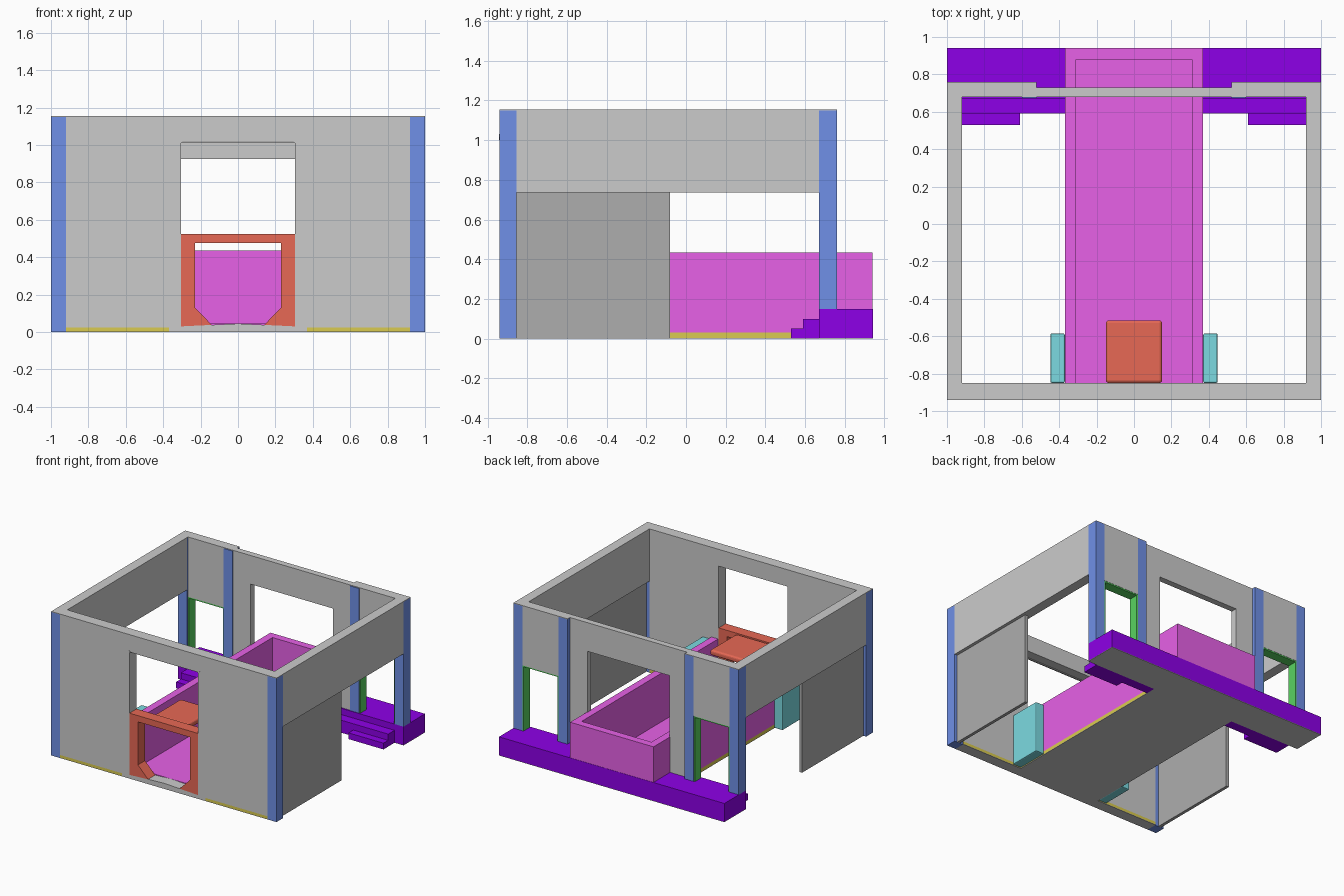
import bpy, bmesh
from mathutils import Vector

if "Cube" in bpy.data.objects:
    bpy.data.objects.remove(bpy.data.objects["Cube"])


def material(name, rgb):
    m = bpy.data.materials.new(name)
    m.diffuse_color = (*rgb, 1)
    m.use_nodes = True
    m.node_tree.nodes["Principled BSDF"].inputs["Base Color"].default_value = m.diffuse_color
    return m


PINK = material("pink", (.8, .12, .8))
RED = material("red", (.8, .14, .09))
PURPLE = material("purple", (.27, 0, .8))
BLUE = material("blue", (.16, .28, .8))
CYAN = material("cyan", (.2, .7, .75))
GREEN = material("green", (.1, .65, .12))
YELLOW = material("yellow", (.7, .6, .08))
DARK = material("dark_grey", (.42, .42, .42))


def profile(name, pts, y0, y1, mat=None):
    """Extrude an x-z outline from y0 to y1."""
    bm = bmesh.new()
    face = bm.faces.new([bm.verts.new((x, y0, z)) for x, z in pts])
    ext = bmesh.ops.extrude_face_region(bm, geom=[face])
    moved = [v for v in ext["geom"] if isinstance(v, bmesh.types.BMVert)]
    bmesh.ops.translate(bm, verts=moved, vec=Vector((0, y1 - y0, 0)))
    bmesh.ops.recalc_face_normals(bm, faces=bm.faces)
    me = bpy.data.meshes.new(name)
    bm.to_mesh(me)
    bm.free()
    ob = bpy.data.objects.new(name, me)
    bpy.context.collection.objects.link(ob)
    if mat:
        me.materials.append(mat)
    return ob


def box(name, x0, x1, y0, y1, z0, z1, mat=None):
    return profile(name, [(x0, z0), (x1, z0), (x1, z1), (x0, z1)], y0, y1, mat)


def pair(name, x0, x1, y0, y1, z0, z1, mat=None):
    """The same box on the right and the left."""
    return [box("right_" + name, x0, x1, y0, y1, z0, z1, mat),
            box("left_" + name, -x1, -x0, y0, y1, z0, z1, mat)]


def doorway(name, half, z0, z1, hole, top, y0, y1, mat=None):
    """Wall with an opening that reaches its bottom edge."""
    return profile(name, [(-half, z0), (-half, z1), (half, z1), (half, z0),
                          (hole, z0), (hole, top), (-hole, top), (-hole, z0)], y0, y1, mat)


def bevel(ob, width, segments=2):
    mod = ob.modifiers.new("bevel", 'BEVEL')
    mod.width, mod.segments = width, segments


TOP, CAP = 1.15, 1.155

# Front and back walls
doorway("front_wall", .92, .025, TOP, .305, 1.02, -.94, -.85)
doorway("back_wall_centre", .52, .15, TOP, .365, .925, .68, .73)
pair("window_header", .6, .92, .68, .76, .675, TOP)

# Side walls with thin lower panels
pair("side_wall", .92, 1, -.855, .67, .735, TOP)
pair("side_panel", .95, .975, -.855, -.08, 0, .735, DARK)

# Posts
pair("front_post", .92, 1, -.94, -.855, 0, TOP, BLUE)
pair("back_corner_post", .92, 1, .67, .76, .15, TOP, BLUE)
pair("back_inner_post", .52, .6, .675, .76, .15, TOP, BLUE)

# Grey capping on wall tops
box("front_cap", -1, 1, -.94, -.85, TOP, CAP)
pair("side_cap", .92, 1, -.85, .68, TOP, CAP)
pair("back_cap", .52, 1, .68, .76, TOP, CAP)
box("back_centre_cap", -.52, .52, .68, .73, TOP, CAP)

# Green window linings
pair("outer_window_jamb", .91, .92, .68, .758, .15, .675, GREEN)
pair("inner_window_jamb", .6, .61, .68, .758, .15, .675, GREEN)
pair("window_head", .6, .92, .68, .758, .665, .675, GREEN)

# Base plates and yellow skirting
box("front_base_plate", -.92, .92, -.94, -.85, 0, .004)
box("middle_base_plate", -.37, .37, -.85, .67, 0, .004)
box("porch_base_plate", -1, 1, .67, .942, 0, .004)
pair("front_skirting", .37, .92, -.94, -.85, .004, .025, YELLOW)
box("trough_skirting", -.37, .37, -.85, .67, .004, .03, YELLOW)
profile("threshold", [(-.37, .004), (.37, .004), (.37, .025), (.305, .03),
                      (0, .045), (-.305, .03), (-.37, .025)], -.94, -.85)

# Long trough
profile("trough", [(-.37, .03), (.37, .03), (.37, .435), (.31, .435), (.31, .045),
                   (-.31, .045), (-.31, .435), (-.37, .435)], -.85, .88, PINK)
box("trough_end", -.37, .37, .88, .94, .03, .435, PINK)
for block in pair("side_block", .37, .447, -.85, -.585, .004, .42, CYAN):
    bevel(block, .008)

# Front hatch surround with inner shelf
half = [(.305, .525), (.305, .03), (.14, .038), (.23, .13), (.23, .475)]
profile("hatch_frame", half + [(-x, z) for x, z in reversed(half)], -.94, -.85, RED)
bevel(box("hatch_shelf", -.15, .15, -.85, -.515, .475, .52, RED), .015, 3)

# Rod at the head of the front opening
box("shutter_rod", -.31, .31, -.935, -.925, 1.012, 1.022, DARK)
for x in (-.312, .312):
    profile("rod_end", [(x - .015, 1.017), (x, 1.002), (x + .015, 1.017), (x, 1.032)],
            -.942, -.92)

# Porch and inner steps
pair("porch", .37, 1, .67, .942, .004, .15, PURPLE)
box("porch_edge", -.37, .37, .9, .942, .004, .15, PURPLE)
pair("upper_step", .37, .92, .59, .67, 0, .1, PURPLE)
pair("lower_step", .61, .92, .53, .59, 0, .05, PURPLE)
